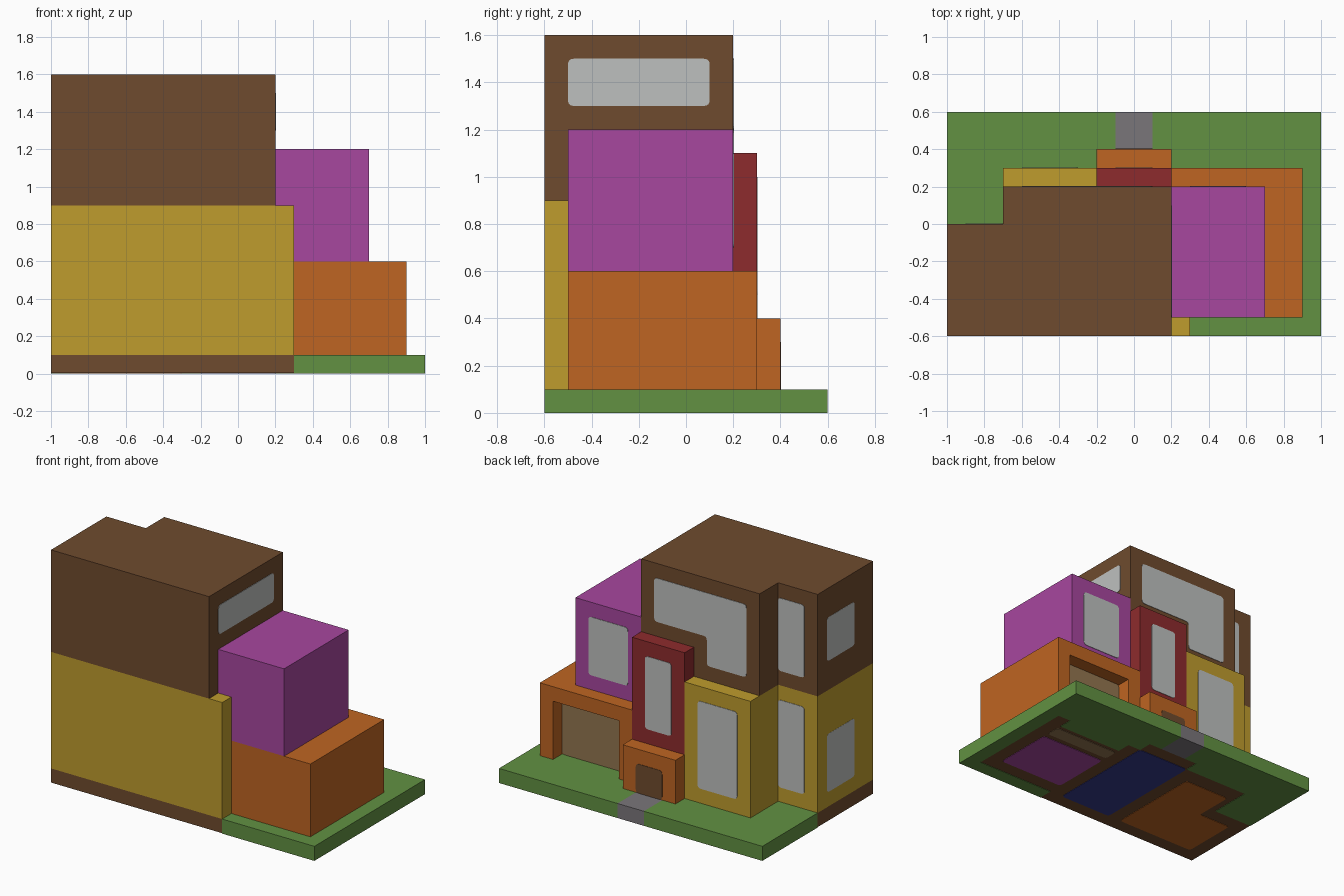
import bpy
import bmesh
from mathutils import Vector

cube = bpy.data.objects.get("Cube")
if cube:
    bpy.data.objects.remove(cube, do_unlink=True)


def make_material(name, rgb):
    """Flat material from 0-255 screen values, stored as linear."""
    lin = [((c / 255 + 0.055) / 1.055) ** 2.4 for c in rgb] + [1.0]
    mat = bpy.data.materials.new(name)
    mat.use_nodes = True
    mat.diffuse_color = lin
    mat.node_tree.nodes["Principled BSDF"].inputs["Base Color"].default_value = lin
    return mat


BROWN = make_material("brown", (111, 75, 46))
YELLOW = make_material("mustard", (191, 156, 45))
PURPLE = make_material("purple", (167, 71, 159))
ORANGE = make_material("orange", (191, 101, 34))
GREEN = make_material("grass_green", (98, 145, 66))
GREY = make_material("path_grey", (122, 118, 122))
GLASS = make_material("window_grey", (190, 192, 191))
RED = make_material("dark_red", (141, 43, 45))
TAN = make_material("door_tan", (147, 118, 80))
NAVY = make_material("navy", (54, 58, 140))


def rect(a0, a1, b0, b1):
    return [(a0, b0), (a1, b0), (a1, b1), (a0, b1)]


def rounded(pts, r=0.025, steps=4):
    """Replace each corner of an outline by a small curve."""
    out = []
    for i, p in enumerate(pts):
        p = Vector(p)
        a = p + (Vector(pts[i - 1]) - p).normalized() * r
        b = p + (Vector(pts[(i + 1) % len(pts)]) - p).normalized() * r
        for s in range(steps + 1):
            t = s / steps
            out.append(a * (1 - t) ** 2 + p * 2 * t * (1 - t) + b * t * t)
    return out


def solid(name, layers, mat, axis="z"):
    """Extrude outlines between two offsets along an axis."""
    place = {"x": lambda u, v, d: (d, u, v),
             "y": lambda u, v, d: (u, d, v),
             "z": lambda u, v, d: (u, v, d)}[axis]
    bm = bmesh.new()
    for pts, d0, d1 in layers:
        ends = [[bm.verts.new(place(u, v, d)) for u, v in pts] for d in (d0, d1)]
        for ring in ends:
            bm.faces.new(ring)
        n = len(pts)
        for i in range(n):
            j = (i + 1) % n
            bm.faces.new((ends[0][i], ends[0][j], ends[1][j], ends[1][i]))
    bmesh.ops.recalc_face_normals(bm, faces=bm.faces)
    mesh = bpy.data.meshes.new(name)
    bm.to_mesh(mesh)
    bm.free()
    mesh.materials.append(mat)
    obj = bpy.data.objects.new(name, mesh)
    bpy.context.collection.objects.link(obj)
    return obj


THIN = 0.003
G = 0.1  # ground level

# Ground: lawn on both sides of the path, and the house foundation
lawn_left = [(-1, 0), (-.7, 0), (-.7, .3), (-.2, .3), (-.2, .4), (-.1, .4),
             (-.1, .6), (-1, .6)]
lawn_right = [(.3, -.6), (1, -.6), (1, .6), (.1, .6), (.1, .4), (.2, .4),
              (.2, .3), (.3, .3), (.3, .2), (.8, .2), (.8, .3), (.9, .3),
              (.9, -.5), (.3, -.5)]
footprint = [(-1, -.6), (.3, -.6), (.3, -.5), (.9, -.5), (.9, .3), (.8, .3),
             (.8, .2), (.3, .2), (.3, .3), (.2, .3), (.2, .4), (-.2, .4),
             (-.2, .3), (-.7, .3), (-.7, 0), (-1, 0)]
solid("lawn", [(lawn_left, 0, G), (lawn_right, 0, G)], GREEN)
solid("path", [(rect(-.1, .1, .4, .6), 0, G)], GREY)
solid("foundation", [(footprint, THIN, G)], BROWN)

# Coloured room patches under the foundation
yellow_room = [(-.9, -.5), (-.3, -.5), (-.3, .18), (-.65, .18), (-.65, -.1), (-.9, -.1)]
for name, pts, mat in (("garage_floor", rect(.3, .8, -.4, .03), PURPLE),
                       ("garage_sill", rect(.3, .8, .07, .17), TAN),
                       ("hall_floor", rect(-.2, .2, -.5, .3), NAVY),
                       ("room_floor", yellow_room, ORANGE)):
    solid(name, [(rounded(pts), 0, THIN)], mat)

# House volumes
lower = [(-1, -.6), (.3, -.6), (.3, -.5), (.2, -.5), (.2, .2), (-.2, .2),
         (-.2, .3), (-.7, .3), (-.7, 0), (-1, 0)]
upper = [(-1, -.6), (.2, -.6), (.2, .2), (-.7, .2), (-.7, 0), (-1, 0)]
garage = [(.2, -.5), (.9, -.5), (.9, .3), (.8, .3), (.8, .2), (.3, .2),
          (.3, .3), (.2, .3)]
solid("lower_storey", [(lower, G, .9)], YELLOW)
solid("upper_storey", [(upper, .9, 1.6)], BROWN)
solid("side_room", [(rect(.2, .7, -.5, .2), .6, 1.2)], PURPLE)
solid("garage", [(garage, G, .5), (rect(.2, .9, -.5, .3), .5, .6)], ORANGE)
solid("stair_tower", [(rect(-.2, .2, .2, .3), G, 1.1)], RED)
solid("porch", [(rect(-.2, .2, .3, .4), G, .4)], ORANGE)

# Windows and doors: name, outline, wall axis, wall position, outward sign
big_window = [(-.6, 1), (-.3, 1), (-.3, 1.2), (.1, 1.2), (.1, 1.5), (-.6, 1.5)]
openings = [
    ("side_room_window", rect(.3, .6, .7, 1.1), "y", .2, 1, GLASS),
    ("tower_window", rect(-.1, .1, .5, 1), "y", .3, 1, GLASS),
    ("lower_back_window", rect(-.6, -.3, .2, .8), "y", .3, 1, GLASS),
    ("lower_corner_window", rect(-.9, -.7, .2, .8), "y", 0, 1, GLASS),
    ("upper_corner_window", rect(-.9, -.7, 1, 1.5), "y", 0, 1, GLASS),
    ("upper_back_window", big_window, "y", .2, 1, GLASS),
    ("lower_end_window", rect(-.4, -.1, .2, .6), "x", -1, -1, GLASS),
    ("upper_end_window", rect(-.4, -.1, 1.1, 1.4), "x", -1, -1, GLASS),
    ("upper_side_window", rect(-.5, .1, 1.3, 1.5), "x", .2, 1, GLASS),
    ("front_door", rect(-.1, .1, .1, .3), "y", .4, 1, BROWN),
    ("garage_door", rect(.3, .8, .1, .5), "y", .2, 1, TAN),
]
for name, pts, axis, wall, sign, mat in openings:
    # plates on the outermost wall stay almost flush to keep the overall width
    depth = 0.001 if axis == "x" and sign < 0 else THIN
    solid(name, [(rounded(pts), wall, wall + sign * depth)], mat, axis)
